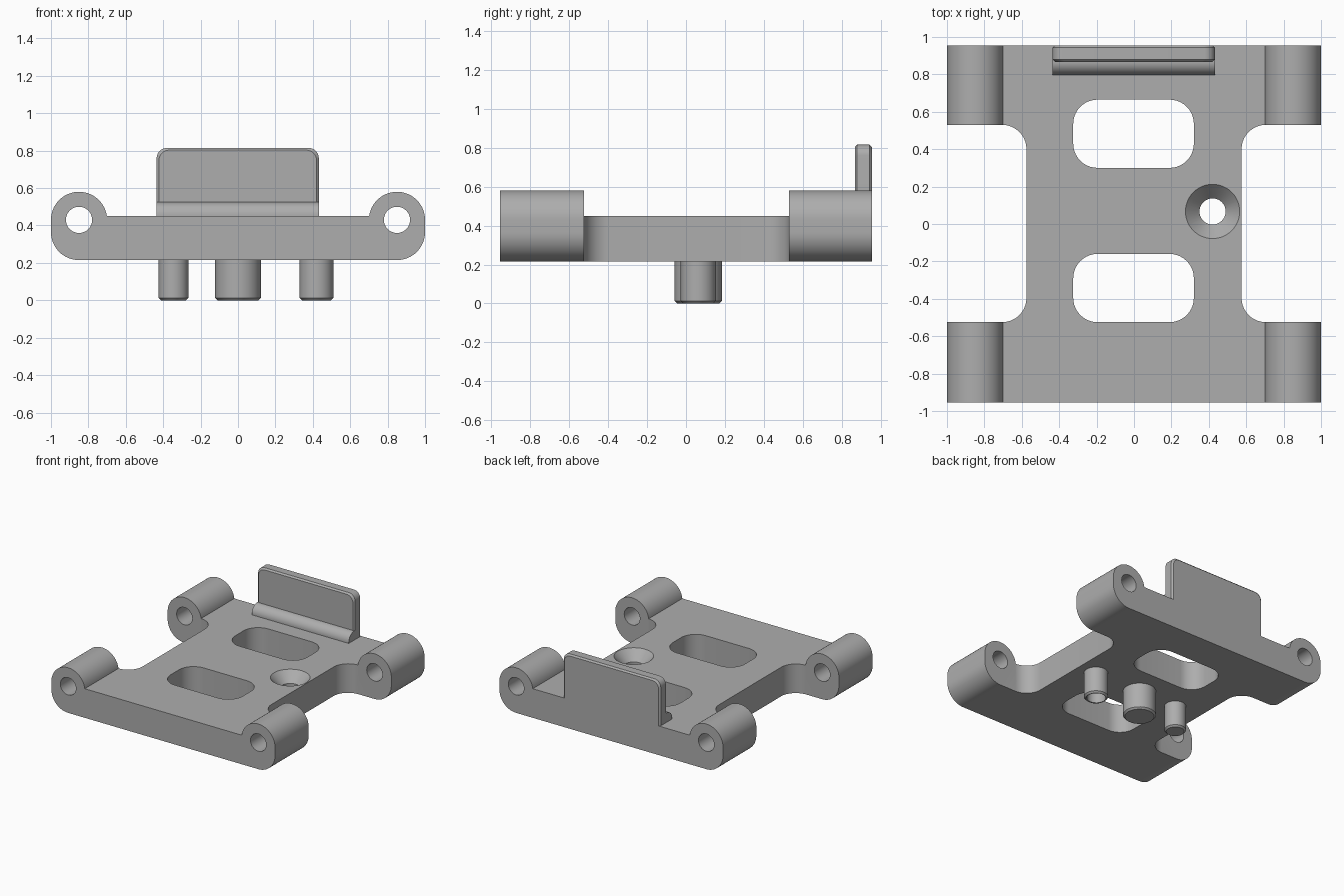
import bpy, bmesh
from math import cos, sin, radians, asin, pi
from mathutils import Vector

cube = bpy.data.objects.get("Cube")
if cube:
    bpy.data.objects.remove(cube)

grey = bpy.data.materials.new("plain grey")
grey.use_nodes = True
COLOUR = (0.42, 0.42, 0.42, 1)
grey.diffuse_color = COLOUR
grey.node_tree.nodes["Principled BSDF"].inputs["Base Color"].default_value = COLOUR

BOTTOM, TOP = 0.215, 0.45
END = 0.955
LUG_X, LUG_Z, LUG_R = 0.85, 0.43, 0.15
AXES = {"x": lambda a, b, t: (t, a, b),
        "y": lambda a, b, t: (a, t, b),
        "z": lambda a, b, t: (a, b, t)}


def arc(cx, cy, r, start, end, steps=16):
    angles = [start + (end - start) * i / steps for i in range(steps + 1)]
    return [(cx + r * cos(a), cy + r * sin(a)) for a in angles]


def circle(cx, cy, r, steps=48):
    return arc(cx, cy, r, 0, 2 * pi, steps)[:-1]


def rounded_rect(x0, x1, y0, y1, r):
    corners = [(x1 - r, y1 - r), (x0 + r, y1 - r), (x0 + r, y0 + r), (x1 - r, y0 + r)]
    return [p for i, (cx, cy) in enumerate(corners)
            for p in arc(cx, cy, r, i * pi / 2, (i + 1) * pi / 2, 10)]


def loft(name, rings, axis):
    """Skin matching outlines, each given as (points, position along axis)."""
    bm = bmesh.new()
    loops = [[bm.verts.new(AXES[axis](a, b, t)) for a, b in pts] for pts, t in rings]
    n = len(loops[0])
    for low, high in zip(loops, loops[1:]):
        for i in range(n):
            j = (i + 1) % n
            bm.faces.new((low[i], low[j], high[j], high[i]))
    bm.faces.new(loops[0][::-1])
    bm.faces.new(loops[-1])
    bmesh.ops.recalc_face_normals(bm, faces=bm.faces)
    mesh = bpy.data.meshes.new(name)
    bm.to_mesh(mesh)
    bm.free()
    mesh.materials.append(grey)
    obj = bpy.data.objects.new(name, mesh)
    bpy.context.collection.objects.link(obj)
    return obj


def prism(name, pts, axis, lo, hi):
    return loft(name, [(pts, lo), (pts, hi)], axis)


def activate(obj):
    bpy.ops.object.select_all(action="DESELECT")
    obj.select_set(True)
    bpy.context.view_layer.objects.active = obj


def cut(obj, cutter):
    cutter.hide_render = True
    mod = obj.modifiers.new("cut", "BOOLEAN")
    mod.operation, mod.solver, mod.object = "DIFFERENCE", "EXACT", cutter
    activate(obj)
    bpy.ops.object.modifier_apply(modifier=mod.name)
    bpy.data.objects.remove(cutter)


# Plate with rounded lower edges and a round lug along each side
half = (arc(LUG_X, BOTTOM + LUG_R, LUG_R, -pi / 2, 0)
        + arc(LUG_X, LUG_Z, LUG_R, 0, pi - asin((TOP - LUG_Z) / LUG_R), 32))
outline = half + [(-x, z) for x, z in reversed(half)]
plate = prism("base_plate", outline, "y", -END, END)

# Side waists that split the lugs into four, and the lug bores
for side in (-1, 1):
    x0, x1 = sorted((side * 0.575, side * 1.4))
    cut(plate, prism("waist_cutter", rounded_rect(x0, x1, -0.525, 0.53, 0.13), "z", 0.1, 0.8))
    cut(plate, prism("bore_cutter", circle(side * LUG_X, LUG_Z, 0.07), "y", -1.1, 1.1))

# Two rounded windows
for y0, y1 in ((0.30, 0.665), (-0.525, -0.16)):
    cut(plate, prism("window_cutter", rounded_rect(-0.325, 0.32, y0, y1, 0.13), "z", 0.1, 0.8))

# Pegs under the plate, with a small chamfer at the foot
PEG_Y = 0.063


def peg(name, x, r):
    c = 0.013
    return loft(name, [(circle(x, PEG_Y, r - c), 0), (circle(x, PEG_Y, r), c),
                       (circle(x, PEG_Y, r), BOTTOM + 0.01)], "z")


centre_peg = peg("centre_peg", 0, 0.122)
right_peg = peg("right_peg", -0.345, 0.08)
left_peg = peg("left_hollow_peg", 0.42, 0.09)


# Countersunk screw hole through the plate and the hollow peg
def screw_cutter():
    x, y = 0.42, 0.067
    profile = [(0.07, -0.1), (0.07, TOP - 0.08), (0.145, TOP), (0.145, TOP + 0.1)]
    return loft("screw_cutter", [(circle(x, y, r), z) for r, z in profile], "z")


cut(plate, screw_cutter())
cut(left_peg, screw_cutter())

# Upright tab at the back, rounded at the top corners and edges
TAB = (-0.435, 0.432)
TAB_FRONT = 0.867


def tab_outline(inset):
    x0, x1 = TAB[0] + inset, TAB[1] - inset
    top, r = 0.815 - inset, 0.055
    return ([(x0, TOP - 0.02), (x1, TOP - 0.02)]
            + arc(x1 - r, top - r, r, 0, pi / 2, 8)
            + arc(x0 + r, top - r, r, pi / 2, pi, 8))


tab = loft("back_tab", [(tab_outline(0.012), TAB_FRONT), (tab_outline(0), TAB_FRONT + 0.012),
                        (tab_outline(0), END - 0.012), (tab_outline(0.012), END)], "y")

# Quarter-round rib along the foot of the tab
rib_profile = ([(TAB_FRONT + 0.02, TOP - 0.01)] + [(TAB_FRONT + 0.02, TOP + 0.075)]
               + arc(TAB_FRONT, TOP + 0.005, 0.07, pi / 2, pi, 12) + [(TAB_FRONT - 0.07, TOP - 0.01)])
rib = prism("tab_foot_rib", rib_profile, "x", *TAB)

# Smooth round surfaces, keep real edges sharp
for obj in (plate, centre_peg, right_peg, left_peg, tab, rib):
    activate(obj)
    bpy.ops.object.shade_smooth_by_angle(angle=radians(25))
